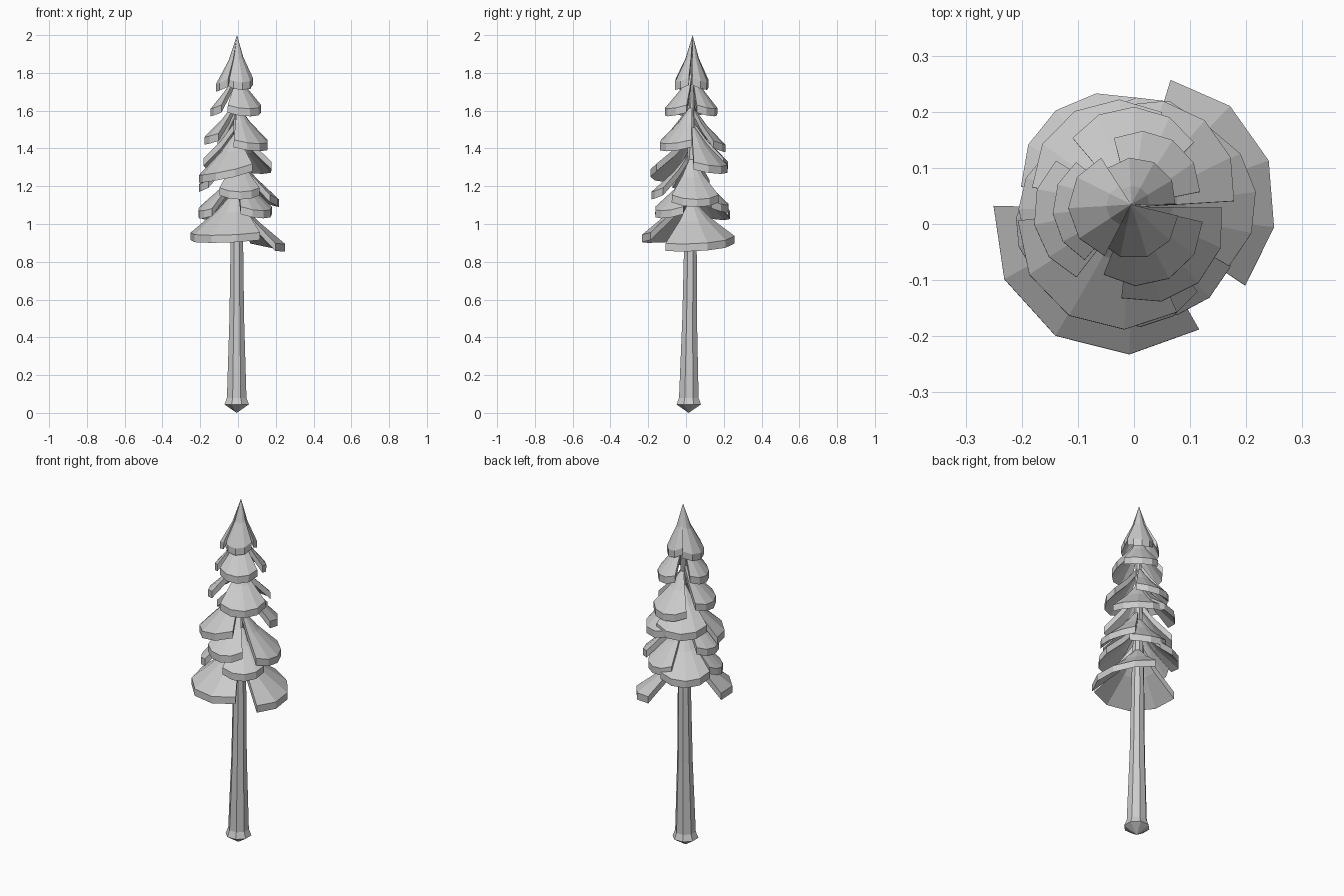
import bpy, bmesh, math
from mathutils import Vector

if "Cube" in bpy.data.objects:
    bpy.data.objects.remove(bpy.data.objects["Cube"])


def axis(z):
    # slightly leaning trunk centre line
    return Vector((-0.007 + 0.001 * z, 0.014 + 0.0105 * z, z))


def make_object(name, bm):
    bmesh.ops.recalc_face_normals(bm, faces=bm.faces[:])
    me = bpy.data.meshes.new(name)
    bm.to_mesh(me)
    bm.free()
    ob = bpy.data.objects.new(name, me)
    bpy.context.collection.objects.link(ob)
    return ob


# Trunk: tapered eight-sided stem with flared foot and pointed bottom
bm = bmesh.new()
SIDES = 8
rings = []
for z, r in [(0.045, 0.07), (0.08, 0.056), (0.5, 0.042), (0.9, 0.036),
             (1.5, 0.02), (1.9, 0.008)]:
    rings.append([bm.verts.new(axis(z) + Vector((r * math.cos(a), r * math.sin(a), 0)))
                  for a in (2 * math.pi * (i + 0.5) / SIDES for i in range(SIDES))])
foot = bm.verts.new(axis(0))
for lo, hi in zip(rings, rings[1:]):
    for i in range(SIDES):
        j = (i + 1) % SIDES
        bm.faces.new((lo[i], lo[j], hi[j], hi[i]))
for i in range(SIDES):
    bm.faces.new((foot, rings[0][(i + 1) % SIDES], rings[0][i]))
bm.faces.new(rings[-1])
make_object("trunk", bm)


def branch(name, az, z_rim, radius, height, half, taper=0.1, tilt=0.0,
           mid=0.45, thick=0.04):
    """Drooping fan-shaped slab: apex on the trunk, five rim points."""
    bm = bmesh.new()
    layers = []
    top = z_rim + height
    for drop in (0, thick):
        rows = [[bm.verts.new(axis(top - drop))]]
        for f, fall in ((mid, 0.52), (1.0, 1.0)):
            row = []
            for t in (-1, -0.5, 0, 0.5, 1):
                a = math.radians(az + half * t)
                k = 1 - taper * t * t
                z = top - (height - thick) * fall * k - drop + tilt * t * f
                c = axis(z)
                row.append(bm.verts.new(c + Vector((radius * f * k * math.cos(a),
                                                    radius * f * k * math.sin(a), 0))))
            rows.append(row)
        layers.append(rows)
        for i in range(4):
            bm.faces.new((rows[0][0], rows[1][i], rows[1][i + 1]))
            bm.faces.new((rows[1][i], rows[2][i], rows[2][i + 1], rows[1][i + 1]))
    # thickness around the outline
    loops = [[r[0][0], r[1][0], *r[2], r[1][4]] for r in layers]
    n = len(loops[0])
    for i in range(n):
        j = (i + 1) % n
        bm.faces.new((loops[0][i], loops[0][j], loops[1][j], loops[1][i]))
    make_object(name, bm)


# Branches, winding up the trunk:
# azimuth, rim height, radius, height, half span, end taper, tilt
fans = [
    (20, 0.86, 0.262, 0.28, 53, 0.07, 0.02), (239, 0.90, 0.26, 0.29, 61, 0.06),
    (127, 1.02, 0.222, 0.28, 41), (312, 1.03, 0.21, 0.26, 36),
    (198, 1.03, 0.21, 0.26, 28, 0.1, -0.01),
    (8, 1.09, 0.225, 0.28, 38), (275, 1.13, 0.21, 0.26, 34),
    (70, 1.06, 0.205, 0.27, 34), (180, 1.17, 0.20, 0.26, 33),
    (240, 1.23, 0.22, 0.27, 54, 0.08, 0.03), (50, 1.265, 0.205, 0.27, 46),
    (120, 1.285, 0.20, 0.27, 48),
    (312, 1.385, 0.18, 0.25, 48), (88, 1.38, 0.18, 0.25, 42),
    (190, 1.42, 0.175, 0.24, 42),
    (298, 1.57, 0.145, 0.24, 50), (58, 1.57, 0.14, 0.24, 46),
    (185, 1.57, 0.14, 0.24, 44),
]
for i, f in enumerate(fans):
    branch(f"branch_{i + 1}", *f)

# Treetop: three overlapping steep fans meeting at the tip
for i, (az, z, r) in enumerate([(288, 1.71, 0.095), (182, 1.70, 0.112), (62, 1.71, 0.088)]):
    branch(f"treetop_{i + 1}", az, z, r, 2.0 - z, 60, mid=0.4)
